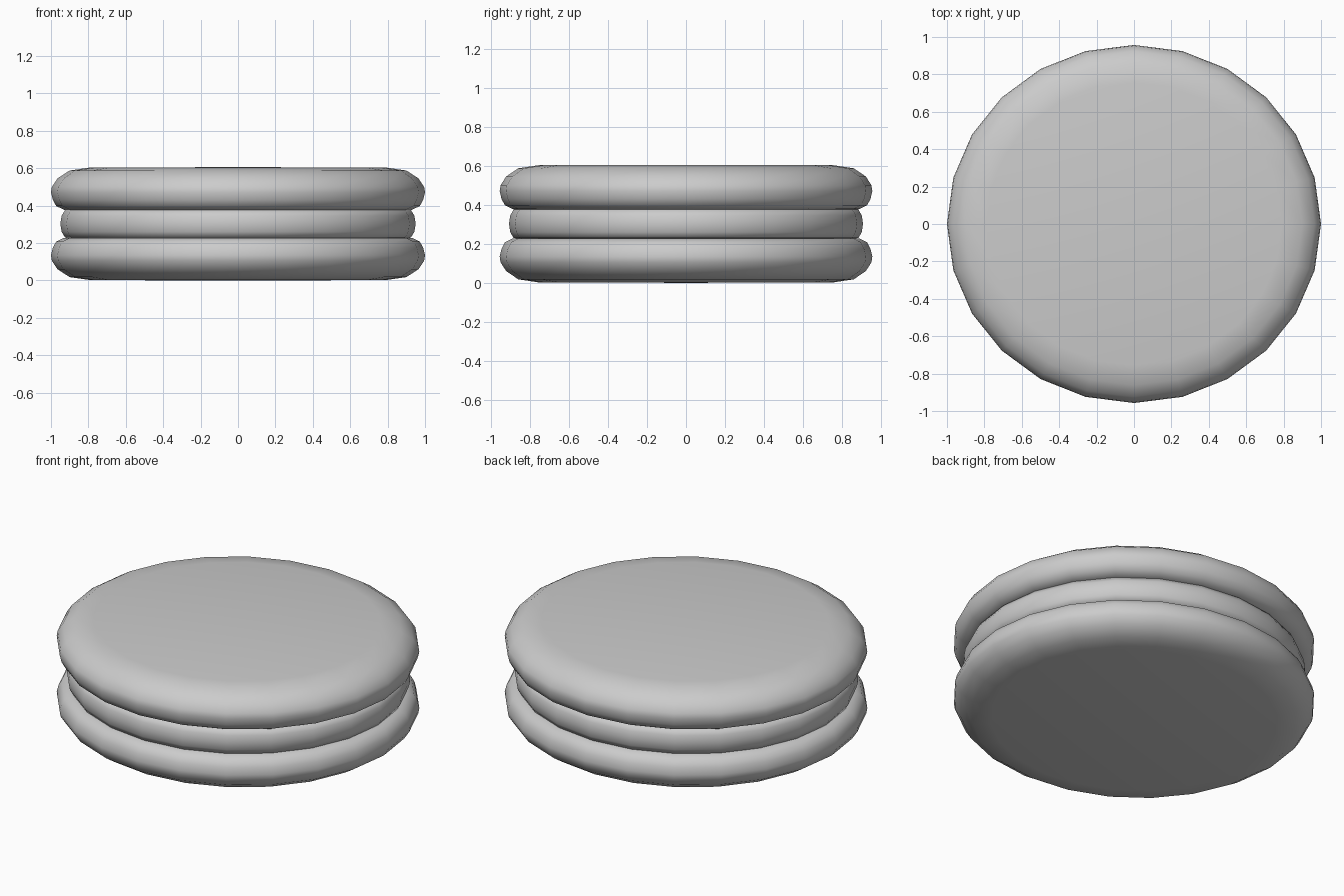
import bpy, bmesh, math

if "Cube" in bpy.data.objects:
    bpy.data.objects.remove(bpy.data.objects["Cube"])

SIDES = 24
DEPTH = 0.957  # slightly narrower front to back


def lathe(name, profile):
    """Spin (radius, z) points round z; points with radius 0 become a cap centre."""
    bm = bmesh.new()
    rings = []
    for r, z in profile:
        if r == 0:
            rings.append([bm.verts.new((0, 0, z))] * SIDES)
        else:
            rings.append([bm.verts.new((r * math.cos(math.tau * i / SIDES),
                                        r * DEPTH * math.sin(math.tau * i / SIDES), z))
                          for i in range(SIDES)])
    for a, b in zip(rings, rings[1:]):
        for i in range(SIDES):
            j = (i + 1) % SIDES
            bm.faces.new(list(dict.fromkeys((a[i], a[j], b[j], b[i]))))
    bmesh.ops.recalc_face_normals(bm, faces=bm.faces)
    mesh = bpy.data.meshes.new(name)
    bm.to_mesh(mesh)
    bm.free()
    mesh.shade_smooth()
    obj = bpy.data.objects.new(name, mesh)
    bpy.context.collection.objects.link(obj)
    return obj


HEIGHT = 0.606

# Rounded biscuit shells, the upper one mirrored from the lower
shell = [(0, 0), (0.79, 0.002), (0.90, 0.018), (0.965, 0.06), (0.995, 0.105),
         (1.0, 0.135), (0.99, 0.175), (0.972, 0.208), (0.93, 0.228), (0.85, 0.232), (0, 0.232)]
lathe("bottom_shell", shell)
lathe("top_shell", [(r, HEIGHT - z) for r, z in reversed(shell)])

# Bulging cream filling between them
lathe("filling", [(0, 0.222), (0.86, 0.222), (0.925, 0.23), (0.943, 0.26), (0.95, 0.303),
                  (0.943, 0.346), (0.925, 0.376), (0.86, 0.384), (0, 0.384)])
